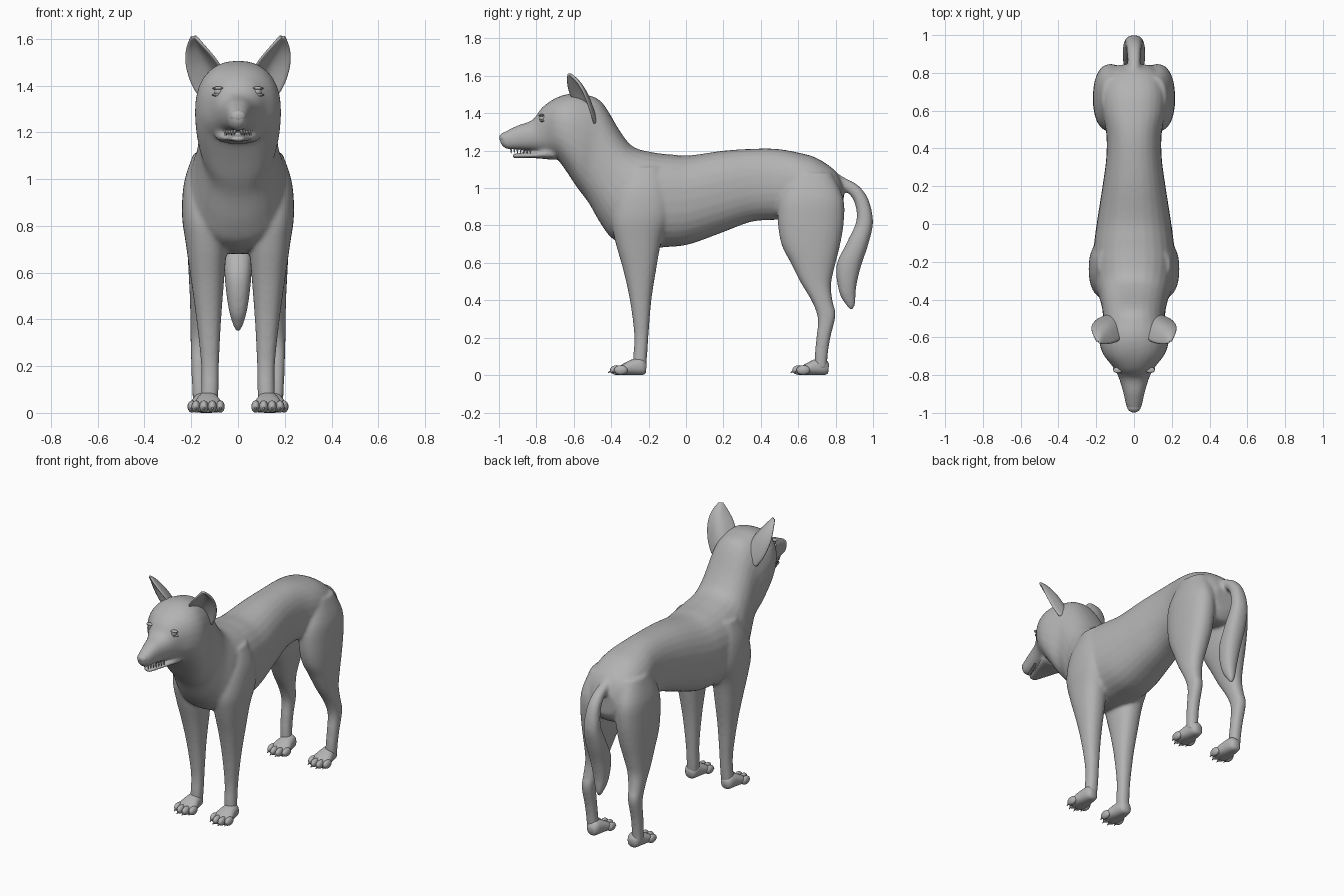
import bpy
import bmesh
from math import cos, sin, pi, copysign
from mathutils import Vector, Matrix

default_cube = bpy.data.objects.get("Cube")
if default_cube:
    bpy.data.objects.remove(default_cube, do_unlink=True)

# One plain clay colour for everything
clay = bpy.data.materials.new("grey_clay")
clay.use_nodes = True
clay.diffuse_color = (0.45, 0.45, 0.45, 1)
shader = next(n for n in clay.node_tree.nodes if n.type == "BSDF_PRINCIPLED")
shader.inputs["Base Color"].default_value = clay.diffuse_color
shader.inputs["Roughness"].default_value = 0.7


def spline(rows, steps=4):
    """Smoothly interpolate rows of numbers (Catmull-Rom)."""
    rows = [Vector(r) for r in rows]
    padded = [rows[0]] + rows + [rows[-1]]
    result = []
    for a, b, c, d in zip(padded, padded[1:], padded[2:], padded[3:]):
        for i in range(steps):
            t = i / steps
            result.append(b + (c - a) * (t / 2)
                          + (a * 2 - b * 5 + c * 4 - d) * (t * t / 2)
                          + (b * 3 - a - c * 3 + d) * (t ** 3 / 2))
    return result + [rows[-1]]


def rounded(value, power=0.87):
    return copysign(abs(value) ** power, value)


def loft(bm, rows, side=1, sides=28):
    """Skin oval sections given as x, first edge y z, second edge y z, half width."""
    rings = []
    for x, y1, z1, y2, z2, w in spline(rows):
        mid = Vector((x * side, (y1 + y2) / 2, (z1 + z2) / 2))
        half = Vector((0, (y1 - y2) / 2, (z1 - z2) / 2))
        ring = []
        for k in range(sides):
            angle = 2 * pi * k / sides
            across = Vector((w * rounded(cos(angle)), 0, 0))
            ring.append(bm.verts.new(mid + across + half * rounded(sin(angle))))
        rings.append(ring)
    for lower, upper in zip(rings, rings[1:]):
        for k in range(sides):
            n = (k + 1) % sides
            bm.faces.new((lower[k], lower[n], upper[n], upper[k]))
    bm.faces.new(rings[0])
    bm.faces.new(rings[-1])


def centred(rows):
    return [(0, *row) for row in rows]


def ball(bm, centre, radii):
    matrix = Matrix.Translation(centre) @ Matrix.Diagonal((*radii, 1))
    bmesh.ops.create_uvsphere(bm, u_segments=16, v_segments=10, radius=1, matrix=matrix)


def spike(bm, base, direction, radius, length):
    direction = Vector(direction).normalized()
    turn = direction.to_track_quat("Z", "Y").to_matrix().to_4x4()
    matrix = Matrix.Translation(Vector(base) + direction * length / 2) @ turn
    bmesh.ops.create_cone(bm, cap_ends=True, segments=8, radius1=radius,
                          radius2=radius / 5, depth=length, matrix=matrix)


def finish(name, bm, mirrored=False):
    bmesh.ops.recalc_face_normals(bm, faces=bm.faces)
    mesh = bpy.data.meshes.new(name)
    bm.to_mesh(mesh)
    bm.free()
    mesh.materials.append(clay)
    for face in mesh.polygons:
        face.use_smooth = True
    obj = bpy.data.objects.new(name, mesh)
    bpy.context.collection.objects.link(obj)
    if mirrored:
        obj.modifiers.new("Mirror", "MIRROR").use_mirror_merge = False
    return obj


# Head, neck and torso: top edge, bottom edge, half width
trunk = [
    (-1.0, 1.28, -0.99, 1.235, 0.02), (-0.97, 1.3, -0.96, 1.21, 0.04),
    (-0.9, 1.335, -0.89, 1.205, 0.056), (-0.82, 1.365, -0.8, 1.195, 0.082),
    (-0.77, 1.43, -0.74, 1.175, 0.112), (-0.7, 1.48, -0.69, 1.155, 0.16),
    (-0.62, 1.505, -0.64, 1.09, 0.183), (-0.54, 1.5, -0.58, 1.0, 0.18),
    (-0.45, 1.46, -0.52, 0.92, 0.165), (-0.35, 1.3, -0.45, 0.8, 0.18),
    (-0.28, 1.22, -0.38, 0.72, 0.205), (-0.17, 1.19, -0.25, 0.68, 0.22),
    (-0.08, 1.18, -0.1, 0.685, 0.21), (0.02, 1.175, 0.02, 0.7, 0.195),
    (0.2, 1.2, 0.2, 0.765, 0.167), (0.35, 1.21, 0.35, 0.82, 0.147),
    (0.48, 1.21, 0.48, 0.83, 0.147), (0.6, 1.19, 0.6, 0.83, 0.17),
    (0.7, 1.16, 0.72, 0.8, 0.172), (0.8, 1.09, 0.8, 0.8, 0.145),
    (0.845, 1.0, 0.84, 0.86, 0.08),
]
jaw = [
    (-0.93, 1.178, -0.925, 1.16, 0.022), (-0.9, 1.186, -0.89, 1.16, 0.038),
    (-0.82, 1.188, -0.81, 1.16, 0.064), (-0.72, 1.22, -0.7, 1.15, 0.1),
]
tail = [
    (0.76, 1.11, 0.74, 1.03, 0.03), (0.84, 1.06, 0.82, 0.995, 0.033),
    (0.92, 1.015, 0.875, 0.965, 0.036), (0.975, 0.94, 0.905, 0.91, 0.042),
    (1.0, 0.82, 0.91, 0.82, 0.051), (0.975, 0.7, 0.855, 0.7, 0.06),
    (0.935, 0.58, 0.803, 0.58, 0.057), (0.91, 0.47, 0.82, 0.44, 0.042),
    (0.905, 0.385, 0.86, 0.37, 0.022), (0.893, 0.35, 0.878, 0.35, 0.009),
]
# Legs: centre x, front edge, back edge, half width
fore_leg = [
    (0.13, -0.3, 1.1, -0.14, 1.12, 0.06), (0.14, -0.37, 0.98, -0.09, 1.0, 0.09),
    (0.14, -0.4, 0.84, -0.08, 0.86, 0.1), (0.135, -0.38, 0.72, -0.13, 0.72, 0.088),
    (0.13, -0.335, 0.56, -0.16, 0.56, 0.07), (0.125, -0.3, 0.4, -0.185, 0.4, 0.053),
    (0.12, -0.277, 0.22, -0.2, 0.22, 0.039), (0.12, -0.282, 0.1, -0.208, 0.1, 0.037),
    (0.125, -0.285, 0.04, -0.215, 0.03, 0.037),
]
hind_leg = [
    (0.1, 0.56, 1.08, 0.78, 1.08, 0.07), (0.12, 0.5, 0.95, 0.84, 0.95, 0.09),
    (0.125, 0.49, 0.83, 0.845, 0.83, 0.092), (0.13, 0.51, 0.7, 0.825, 0.7, 0.086),
    (0.14, 0.56, 0.6, 0.795, 0.58, 0.071), (0.15, 0.61, 0.5, 0.775, 0.48, 0.056),
    (0.16, 0.675, 0.39, 0.785, 0.39, 0.044), (0.165, 0.705, 0.3, 0.8, 0.32, 0.038),
    (0.165, 0.697, 0.2, 0.772, 0.2, 0.035), (0.162, 0.688, 0.1, 0.757, 0.1, 0.034),
    (0.158, 0.69, 0.04, 0.755, 0.03, 0.035),
]

# Body skin: the overlapping forms are fused and softened
bm = bmesh.new()
for form in (trunk, jaw, tail):
    loft(bm, centred(form))
for side in (1, -1):
    loft(bm, fore_leg, side)
    loft(bm, hind_leg, side)
body = finish("body", bm)
fuse = body.modifiers.new("Fuse", "REMESH")
fuse.mode = "VOXEL"
fuse.voxel_size = 0.009
fuse.use_smooth_shade = True
soften = body.modifiers.new("Soften", "SMOOTH")
soften.factor = 0.5
soften.iterations = 9

# Paws with four toes and claws each
paw = [
    (-0.21, 0.06, -0.215, 0.012, 0.024), (-0.235, 0.09, -0.23, 0.002, 0.04),
    (-0.285, 0.085, -0.28, 0.0, 0.05), (-0.33, 0.064, -0.33, 0.0, 0.06),
    (-0.37, 0.04, -0.37, 0.002, 0.05),
]
for name, x, shift in (("front_paws", 0.128, 0), ("hind_paws", 0.145, 0.975)):
    bm = bmesh.new()
    loft(bm, [(x, a + shift, b, c + shift, d, w) for a, b, c, d, w in paw])
    for offset, reach in ((-0.052, -0.348), (-0.018, -0.37), (0.018, -0.37), (0.052, -0.348)):
        ball(bm, (x + offset, reach + shift, 0.027), (0.019, 0.037, 0.026))
        spike(bm, (x + offset, reach + shift - 0.025, 0.024), (0, -1, -0.5), 0.008, 0.025)
    finish(name, bm, mirrored=True)

# Ears: cupped sheets between an inner and an outer edge, plus cup depth
ear_rows = [
    (0.05, -0.58, 1.42, 0.16, -0.49, 1.34, 0.05),
    (0.07, -0.61, 1.475, 0.2, -0.51, 1.405, 0.058),
    (0.105, -0.63, 1.525, 0.225, -0.54, 1.49, 0.055),
    (0.15, -0.637, 1.575, 0.222, -0.575, 1.56, 0.034),
    (0.183, -0.633, 1.612, 0.2, -0.622, 1.61, 0.006),
]
bm = bmesh.new()
grid = []
for row in spline(ear_rows):
    inner, outer = Vector(row[:3]), Vector(row[3:6])
    line = []
    for k in range(9):
        u = k / 8
        cup = Vector((-0.5, 0.85, 0)) * row[6] * sin(pi * u)
        line.append(bm.verts.new(inner.lerp(outer, u) + cup))
    grid.append(line)
for low, high in zip(grid, grid[1:]):
    for k in range(8):
        bm.faces.new((low[k], low[k + 1], high[k + 1], high[k]))
ears = finish("ears", bm, mirrored=True)
thick = ears.modifiers.new("Thickness", "SOLIDIFY")
thick.thickness = 0.014
thick.offset = 0
ears.modifiers.new("Rounding", "SUBSURF").levels = 1

# Eyes with lids, set onto the face
skin = body.evaluated_get(bpy.context.evaluated_depsgraph_get())
found, spot, normal, _ = skin.ray_cast(Vector((0.085, -2, 1.375)), Vector((0, 1, 0)))
if not found:
    spot = Vector((0.085, -0.75, 1.375))
bm = bmesh.new()
ball(bm, spot + Vector((-0.003, 0.008, 0)), (0.019, 0.019, 0.019))
finish("eyes", bm, mirrored=True)
bm = bmesh.new()
for height, tilt in ((0.014, 0.006), (-0.015, 0)):
    ball(bm, spot + Vector((0, 0.008 - tilt, height)), (0.026, 0.016, 0.007))
finish("eyelids", bm, mirrored=True)

# Nose pad and upper teeth
bm = bmesh.new()
ball(bm, (0, -0.968, 1.268), (0.036, 0.03, 0.03))
finish("nose", bm)
bm = bmesh.new()
for i in range(7):
    spike(bm, (0.014 + i * 0.007, -0.935 + i * 0.017, 1.21), (0, 0, -1), 0.006, 0.024)
finish("teeth", bm, mirrored=True)
